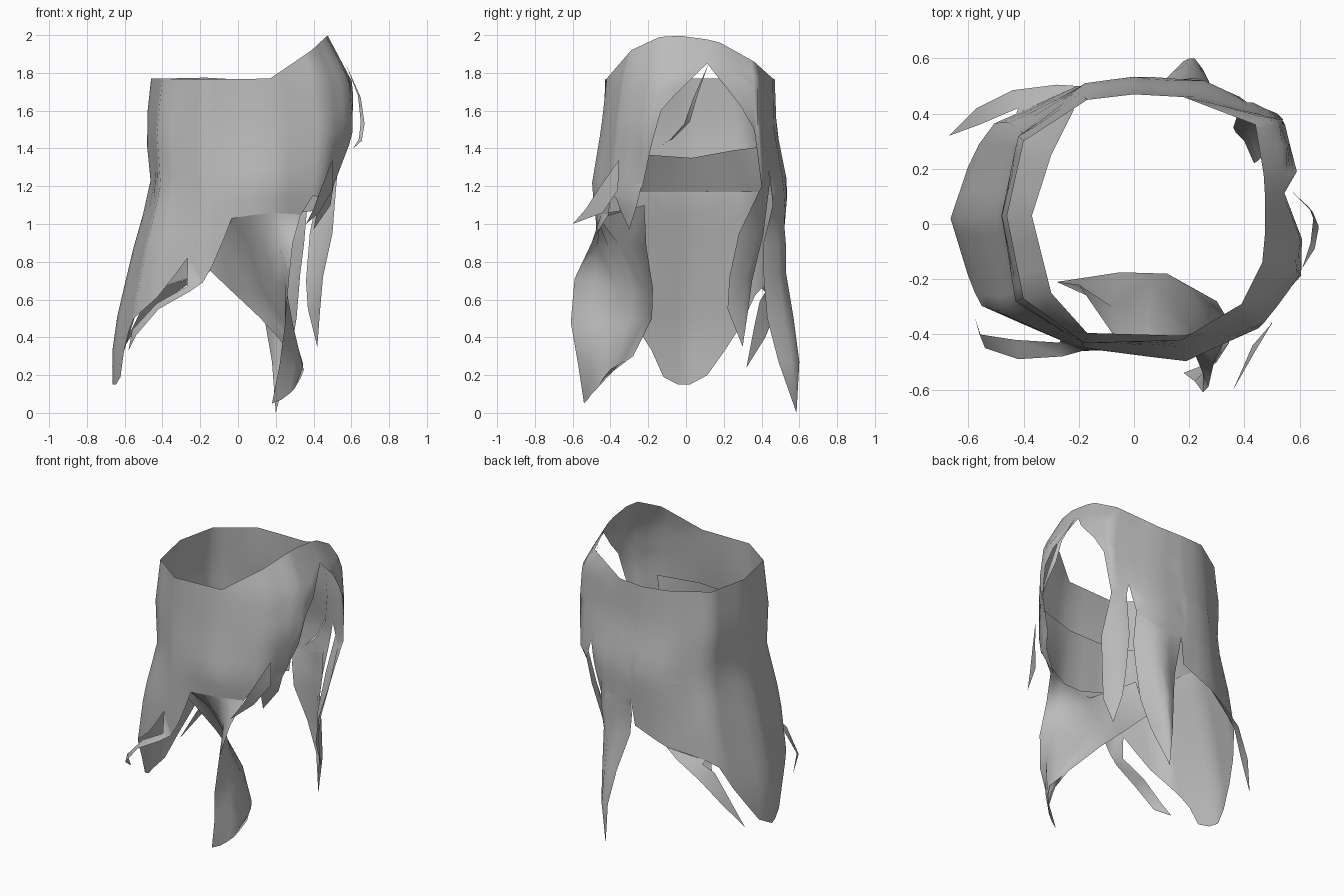
import bpy, bmesh
from mathutils import Vector

cloth = bpy.data.materials.new("grey cloth")
cloth.diffuse_color = (0.5, 0.5, 0.5, 1)


def lerp_table(table, v):
    """Linear interpolation in a table sorted by its first value."""
    if v <= table[0][0]:
        return table[0][1]
    for (a, fa), (b, fb) in zip(table, table[1:]):
        if v <= b:
            return fa + (fb - fa) * ((v - a) / (b - a))
    return table[-1][1]


def sheet(name, rows):
    """Smooth open cloth sheet from rows of points."""
    bm = bmesh.new()
    grid = [[bm.verts.new(p) for p in r] for r in rows]
    for r0, r1 in zip(grid, grid[1:]):
        for i in range(len(r0) - 1):
            bm.faces.new((r0[i], r1[i], r1[i + 1], r0[i + 1]))
    bmesh.ops.remove_doubles(bm, verts=bm.verts, dist=0.0005)
    bmesh.ops.triangulate(bm, faces=bm.faces)
    for f in bm.faces:
        f.smooth = True
    me = bpy.data.meshes.new(name)
    bm.to_mesh(me)
    bm.free()
    me.materials.append(cloth)
    ob = bpy.data.objects.new(name, me)
    bpy.context.collection.objects.link(ob)
    return ob


# Cross-sections of the wrap, one point per angle, anticlockwise from the right
ANGLES = [0, 21, 40, 69, 90, 111, 143, 176, 216, 249, 293, 323, 345]


def ring(xs, ys):
    pts = [Vector((x, y, 0)) for x, y in zip(xs, ys)]
    return list(zip(ANGLES + [360], pts + pts[:1]))


RIM = ring([.48, .47, .44, .18, 0, -.17, -.4, -.46, -.4, -.18, .17, .39, .465],
           [.02, .18, .36, .46, .47, .45, .3, .03, -.27, -.43, -.42, -.29, -.14])
SHOULDER = ring([.61, .59, .52, .18, 0, -.17, -.4, -.46, -.4, -.18, .17, .44, .59],
                [.01, .19, .38, .46, .47, .45, .3, .03, -.27, -.43, -.42, -.33, -.17])
CHEST = ring([.63, .61, .54, .22, 0, -.18, -.42, -.49, -.43, -.19, .18, .47, .61],
             [0, .2, .38, .465, .48, .46, .32, .03, -.28, -.43, -.45, -.36, -.19])
WAIST = ring([.55, .54, .52, .26, 0, -.18, -.4, -.46, -.41, -.18, .19, .45, .53],
             [0, .2, .4, .52, .54, .51, .33, .03, -.29, -.45, -.5, -.38, -.16])
HIP = ring([.5, .48, .45, .2, 0, -.19, -.46, -.56, -.49, -.18, .17, .38, .47],
           [0, .2, .38, .52, .51, .5, .37, .03, -.32, -.46, -.45, -.36, -.15])
LOW = ring([.5, .48, .45, .2, 0, -.24, -.55, -.665, -.57, -.2, .17, .38, .47],
           [0, .2, .38, .52, .51, .5, .36, .02, -.29, -.46, -.45, -.36, -.15])
RIM_Z = list(zip(ANGLES + [360], [2, 1.96, 1.86, 1.77, 1.765, 1.775, 1.77, 1.77, 1.77, 1.765,
                                  1.77, 1.92, 1.99, 2]))


def wall(a, z):
    """Point on the wrap at an angle and height."""
    a %= 360
    levels = [(.4, LOW), (.85, HIP), (1.2, WAIST), (1.5, CHEST), (1.755, SHOULDER),
              (lerp_table(RIM_Z, a), RIM)]
    p = lerp_table([(h, lerp_table(r, a)) for h, r in levels], z)
    return (p.x, p.y, z)


# Main wrap: ragged hem given as (angle, hem height), with the arm opening on the right
HEM = [(12, 1.85), (21, 1.75), (31, 1.62), (38, 1.5), (40, 1.2), (45, 1.15), (50, 1.2),
       (52, 1.28), (55, 1.1), (61, 1.05), (69, 1.0), (77, .98), (85, 1.0), (87, .82), (90, .81),
       (100, .77), (111, .73), (122, .7), (135, .66), (143, .62), (150, .46), (158, .33),
       (167, .2), (176, .15), (184, .15), (194, .19), (202, .33), (210, .43), (216, .5),
       (226, .61), (234, .73), (240, .82), (245, .74), (249, .69), (255, .78), (262, .92),
       (267, 1.03), (278, 1.045), (293, 1.06), (302, 1.055), (312, 1.05), (318, 1.15),
       (323, 1.14), (331, 1.12), (338, 1.2), (345, 1.42), (349, 1.6), (355, 1.69), (372, 1.85)]
N = 9
rows = []
for j in range(N + 1):
    rows.append([])
    for a, low in HEM:
        t = lerp_table(RIM_Z, a % 360)
        rows[-1].append(wall(a, t + (low - t) * j / N))
sheet("main_wrap", rows)

# Inner layer of cloth along the left and front walls
IN_TOP = [(116, Vector((-.22, .41, 1.41))), (140, Vector((-.3, .25, 1.39))),
          (176, Vector((-.37, .03, 1.35))), (216, Vector((-.3, -.25, 1.37))),
          (249, Vector((-.17, -.395, 1.4))), (293, Vector((.18, -.405, 1.41))),
          (325, Vector((.45, -.33, 1.42)))]
top, bottom = [], []
for a in (116, 128, 140, 152, 164, 176, 190, 203, 216, 227, 238, 249, 264, 278, 293, 309, 325):
    x, y, z = wall(a, lerp_table([(225, 1.17), (249, 1.1), (278, 1.04), (325, 1.07)], a))
    top.append(lerp_table(IN_TOP, a))
    inset = lerp_table([(205, 1), (249, .96)], a)
    bottom.append((x * inset, y * inset, z))
sheet("inner_layer", [top, bottom])

# Front panel that hangs from the wrap, swings inward and ends in a long point
sheet("front_panel", [
    [(-.2, -.22, 1.1), wall(267, 1.03), wall(278, 1.045), wall(293, 1.06), wall(302, 1.055),
     wall(312, 1.05)],
    [(-.28, -.21, .88), (-.08, -.3, .9), (.05, -.36, .9), (.14, -.41, .88), (.22, -.47, .88),
     (.29, -.5, .9)],
    [(-.05, -.175, .66), (.06, -.21, .65), (.13, -.28, .65), (.2, -.37, .67), (.25, -.48, .69),
     (.27, -.59, .71)],
    [(.12, -.18, .5), (.19, -.22, .49), (.24, -.3, .48), (.28, -.39, .47), (.29, -.5, .47),
     (.25, -.61, .48)],
    [(.3, -.28, .3), (.33, -.33, .28), (.345, -.38, .26), (.345, -.43, .24), (.3, -.5, .24),
     (.22, -.57, .25)],
    [(.35, -.4, .23), (.33, -.44, .18), (.3, -.47, .13), (.27, -.5, .1), (.23, -.52, .07),
     (.18, -.54, .05)]])

# Long pointed strip at the back
sheet("back_strip", [
    [wall(85, 1.0), wall(77, .98), wall(69, 1.0), wall(61, 1.05), wall(55, 1.1)],
    [(.06, .5, .88), (.15, .52, .88), (.23, .53, .88), (.3, .49, .88), (.35, .41, .9)],
    [(.08, .49, .74), (.15, .52, .74), (.22, .53, .74), (.28, .49, .74), (.33, .41, .74)],
    [(.14, .55, .5), (.18, .57, .5), (.22, .57, .5), (.27, .52, .5), (.31, .43, .5)],
    [(.18, .59, .27), (.2, .6, .27), (.22, .6, .27), (.25, .56, .27), (.27, .49, .27)],
    [(.2, .585, 0)] * 5])

# Strip hanging behind the arm opening
sheet("right_strip", [
    [wall(50, 1.2), wall(45, 1.15), wall(40, 1.2)],
    [(.38, .41, .95), (.45, .38, .95), (.5, .28, .95)],
    [(.36, .35, .7), (.41, .32, .7), (.45, .23, .72)],
    [(.37, .33, .55), (.4, .3, .55), (.435, .22, .55)],
    [(.42, .3, .35)] * 3])

# Torn flaps on the front right edge
sheet("front_right_flap", [
    [(.5, -.355, 1.34)] * 2,
    [(.44, -.46, 1.19), (.5, -.36, 1.18)],
    [(.4, -.53, 1.08), (.43, -.44, 1.06)],
    [(.36, -.6, 1.0)] * 2])
sheet("armhole_flap", [
    [wall(323, 1.16), wall(338, 1.22)],
    [(.42, -.35, 1.08), (.49, -.26, 1.1)],
    [(.4, -.3, .97)] * 2])

# Thin strand across the arm opening
sheet("arm_strand", [
    [(.57, .12, 1.85)] * 2,
    [(.635, .06, 1.68), (.65, .04, 1.67)],
    [(.65, .02, 1.54), (.67, -.01, 1.53)],
    [(.64, -.07, 1.45), (.655, -.09, 1.44)],
    [(.61, -.16, 1.4)] * 2])

# Strand curling around the front left hem
sheet("front_left_strand", [
    [wall(240, .82), wall(249, .69)],
    [(-.27, -.43, .67), (-.26, -.48, .64)],
    [(-.43, -.42, .58), (-.42, -.49, .55)],
    [(-.56, -.4, .44), (-.54, -.45, .41)],
    [(-.58, -.33, .33)] * 2])

# Strand trailing from the back left hem
sheet("back_left_strand", [
    [wall(111, .73), wall(135, .66)],
    [(-.28, .505, .67), (-.42, .42, .64)],
    [(-.44, .485, .56), (-.49, .39, .59)],
    [(-.57, .42, .4), (-.56, .36, .45)],
    [(-.67, .32, .24)] * 2])
